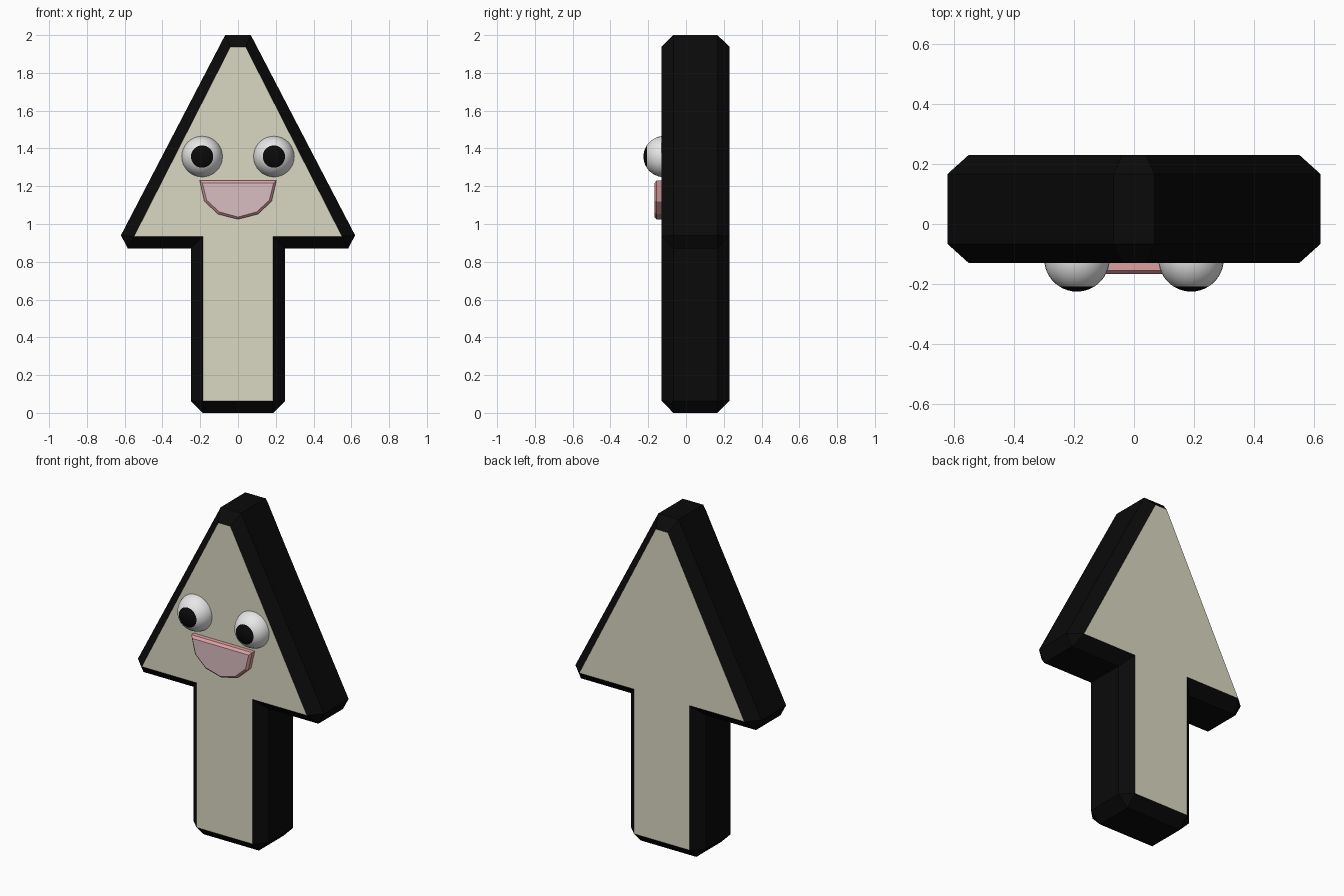
import bpy, bmesh, math
from mathutils import Matrix

if "Cube" in bpy.data.objects:
    bpy.data.objects.remove(bpy.data.objects["Cube"])


def material(name, rgb):
    m = bpy.data.materials.new(name)
    m.diffuse_color = (*rgb, 1)
    m.use_nodes = True
    m.node_tree.nodes["Principled BSDF"].inputs["Base Color"].default_value = m.diffuse_color
    return m


BLACK = material("black", (0.003, 0.003, 0.003))
CREAM = material("cream", (0.70, 0.69, 0.54))
WHITE = material("white", (0.85, 0.85, 0.85))
PINK = material("pink", (0.74, 0.35, 0.36))
PALE = material("pale_pink", (0.70, 0.51, 0.54))


def finish(bm, name, mats):
    me = bpy.data.meshes.new(name)
    bm.to_mesh(me)
    bm.free()
    for m in mats:
        me.materials.append(m)
    ob = bpy.data.objects.new(name, me)
    bpy.context.collection.objects.link(ob)
    return ob


def mirrored(half):
    """Closed profile from its right half, listed top to bottom."""
    left = [(-x, z) for x, z in reversed(half) if x > 0]
    return half + left


def loft(name, sections, mats):
    """Stack (y, profile) loops; end caps get the second material."""
    bm = bmesh.new()
    loops = [[bm.verts.new((x, y, z)) for x, z in prof] for y, prof in sections]
    n = len(loops[0])
    for a, b in zip(loops, loops[1:]):
        for i in range(n):
            j = (i + 1) % n
            bm.faces.new((a[i], a[j], b[j], b[i]))
    for cap in (loops[0], loops[-1]):
        bm.faces.new(cap).material_index = 1
    bmesh.ops.remove_doubles(bm, verts=bm.verts, dist=1e-5)
    bmesh.ops.recalc_face_normals(bm, faces=bm.faces)
    # concave caps and skewed corners become clean triangles
    bmesh.ops.triangulate(bm, faces=[f for f in bm.faces if len(f.verts) > 4])
    return finish(bm, name, mats)


# Arrow body: black chamfered rim with cream front and back
outer = mirrored([(0.068, 2.0), (0.62, 0.94), (0.583, 0.87), (0.25, 0.87),
                  (0.25, 0.064), (0.186, 0.0)])
inner = mirrored([(0.04, 1.938), (0.55, 0.935), (0.55, 0.935), (0.186, 0.935),
                  (0.186, 0.064), (0.186, 0.064)])
loft("arrow_body", [(-0.13, inner), (-0.067, outer), (0.167, outer), (0.23, inner)],
     [BLACK, CREAM])

# Mouth: half-round plate with a bevelled rim and pale front
lip = mirrored([(0.203, 1.23), (0.178, 1.12), (0.105, 1.052), (0.0, 1.025)])
face = mirrored([(0.188, 1.216), (0.166, 1.126), (0.099, 1.064), (0.0, 1.037)])
loft("mouth", [(-0.167, face), (-0.155, lip), (-0.11, lip)], [PINK, PALE])

# Eyes: spheres facing forward, pupil is the front cap
R = 0.109
for side, sx in (("left", -1), ("right", 1)):
    bm = bmesh.new()
    bmesh.ops.create_uvsphere(bm, u_segments=32, v_segments=22, radius=R,
                              matrix=Matrix.Rotation(math.pi / 2, 4, 'X'))
    for f in bm.faces:
        f.smooth = True
        if f.calc_center_median().y < -R * math.cos(math.radians(32.7)):
            f.material_index = 1
    bmesh.ops.translate(bm, verts=bm.verts, vec=(sx * 0.19, -0.116, 1.357))
    finish(bm, side + "_eye", [WHITE, BLACK])
